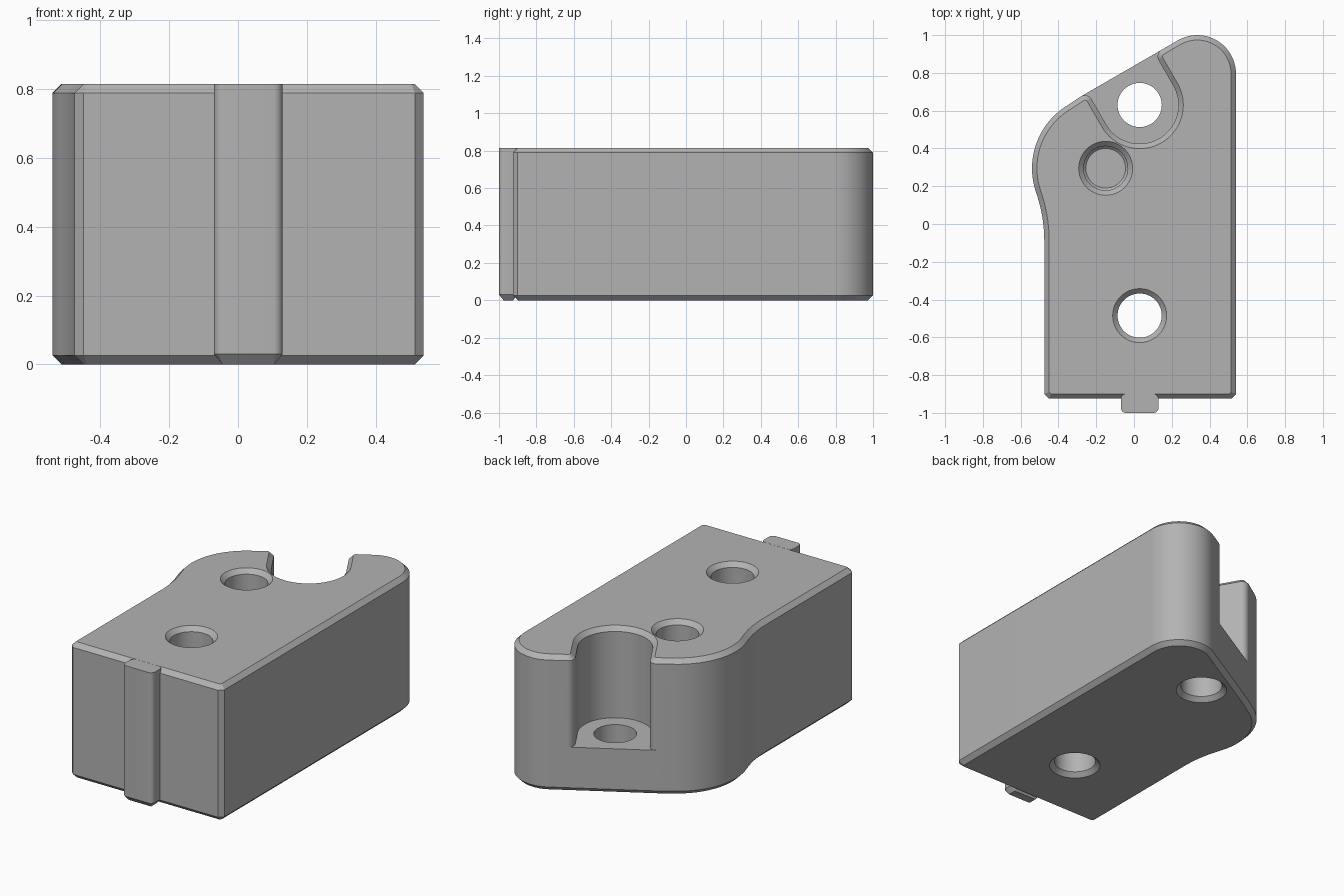
import bpy, bmesh
from math import cos, sin, radians
from mathutils import Vector, Matrix

if "Cube" in bpy.data.objects:
    bpy.data.objects.remove(bpy.data.objects["Cube"])

TOP, CH, FLOOR = 0.815, 0.026, 0.27

grey = bpy.data.materials.new("plain_grey")
grey.use_nodes = True
grey.diffuse_color = (0.45, 0.45, 0.45, 1)
grey.node_tree.nodes["Principled BSDF"].inputs["Base Color"].default_value = (0.45, 0.45, 0.45, 1)


def arc(cx, cy, r, a0, a1, n):
    angles = [radians(a0 + (a1 - a0) * i / n) for i in range(n + 1)]
    return [Vector((cx + r * cos(a), cy + r * sin(a))) for a in angles]


def inset(pts, d):
    """Mitred inward offset of a counter-clockwise outline."""
    out = []
    for i, p in enumerate(pts):
        e1 = (p - pts[i - 1]).normalized()
        e2 = (pts[(i + 1) % len(pts)] - p).normalized()
        n1, n2 = Vector((-e1.y, e1.x)), Vector((-e2.y, e2.x))
        out.append(p + (n1 + n2) * d / (1 + n1.dot(n2)))
    return out


def ring(bm, pts, z):
    return [bm.verts.new((p.x, p.y, z)) for p in pts]


def bridge(bm, a, b):
    for i in range(len(a)):
        j = (i + 1) % len(a)
        bm.faces.new((a[i], a[j], b[j], b[i]))


def finish(bm, name):
    bmesh.ops.recalc_face_normals(bm, faces=bm.faces)
    mesh = bpy.data.meshes.new(name)
    bm.to_mesh(mesh)
    bm.free()
    mesh.materials.append(grey)
    obj = bpy.data.objects.new(name, mesh)
    bpy.context.collection.objects.link(obj)
    return obj


def loft(name, sections):
    """Closed solid through (outline, height) sections."""
    bm = bmesh.new()
    rings = [ring(bm, pts, z) for pts, z in sections]
    for a, b in zip(rings, rings[1:]):
        bridge(bm, a, b)
    bm.faces.new(rings[0])
    bm.faces.new(rings[-1])
    return finish(bm, name)


def activate(obj):
    bpy.ops.object.select_all(action='DESELECT')
    obj.select_set(True)
    bpy.context.view_layer.objects.active = obj


# Outline: square front, round back corner, slanted back with notch, bulging side
before = [Vector((-0.45, -0.925)), Vector((0.515, -0.925)), Vector((0.54, -0.9))]
before += arc(0.335, 0.795, 0.205, 0, 120, 20)
local = (arc(0.245, 0.155, 0.04, 90, 180, 8)
         + arc(0, 0, 0.205, 0, -180, 36)
         + arc(-0.245, 0.155, 0.04, 0, 90, 8))
turn = Matrix.Rotation(radians(30), 2)
notch = [turn @ p + Vector((0.03, 0.63)) for p in local]
after = arc(-0.15, 0.295, 0.39, 120, 199.2, 20)
after += arc(-1.255, -0.09, 0.78, 19.2, 0, 10)[1:] + [Vector((-0.475, -0.9))]
full = before + [notch[0], notch[-1]] + after
notched = before + notch + after

# Body: full outline below the pocket floor, notched outline above it
bm = bmesh.new()
base = ring(bm, inset(full, CH), 0)
low = ring(bm, full, CH)
step = ring(bm, notched, FLOOR)
high = ring(bm, notched, TOP - CH)
lid = ring(bm, inset(notched, CH), TOP)
s, e = len(before), len(before) + len(notch)
bridge(bm, base, low)
bridge(bm, low, step[:s + 1] + step[e - 1:])
bridge(bm, step, high)
bridge(bm, high, lid)
bm.faces.new(base)
bm.faces.new(lid)
bm.faces.new(step[s:e])
body = finish(bm, "body")


# Drilled holes with chamfered mouths
def drill(x, y, profile):
    cutter = loft("hole_cutter", [(arc(x, y, r, 0, 360 - 7.5, 47), z) for r, z in profile])
    cutter.hide_render = True
    mod = body.modifiers.new("hole", 'BOOLEAN')
    mod.operation, mod.solver, mod.object = 'DIFFERENCE', 'EXACT', cutter
    activate(body)
    bpy.ops.object.modifier_apply(modifier=mod.name)
    bpy.data.objects.remove(cutter)


R, C = 0.117, 0.026
bottom_mouth = [(R + 2 * C, -C), (R, C)]
top_mouth = [(R, TOP - C), (R + 2 * C, TOP + C)]
drill(0.03, -0.485, bottom_mouth + top_mouth)
drill(0.03, 0.63, bottom_mouth + [(R, FLOOR + 0.1)])
drill(-0.15, 0.295, [(0.105, 0.35), (R, 0.362)] + top_mouth)

# Front key: upright rounded bar with a chamfered foot
r = 0.027
key = (arc(0.13 - r, -0.9 - r, r, 0, 90, 6) + arc(-0.07 + r, -0.9 - r, r, 90, 180, 6)
       + arc(-0.07 + r, -1 + r, r, 180, 270, 6) + arc(0.13 - r, -1 + r, r, 270, 360, 6))
front_key = loft("front_key", [(inset(key, 0.025), 0), (key, 0.03), (key, TOP)])

for obj in (body, front_key):
    activate(obj)
    bpy.ops.object.shade_smooth_by_angle(angle=radians(30))
